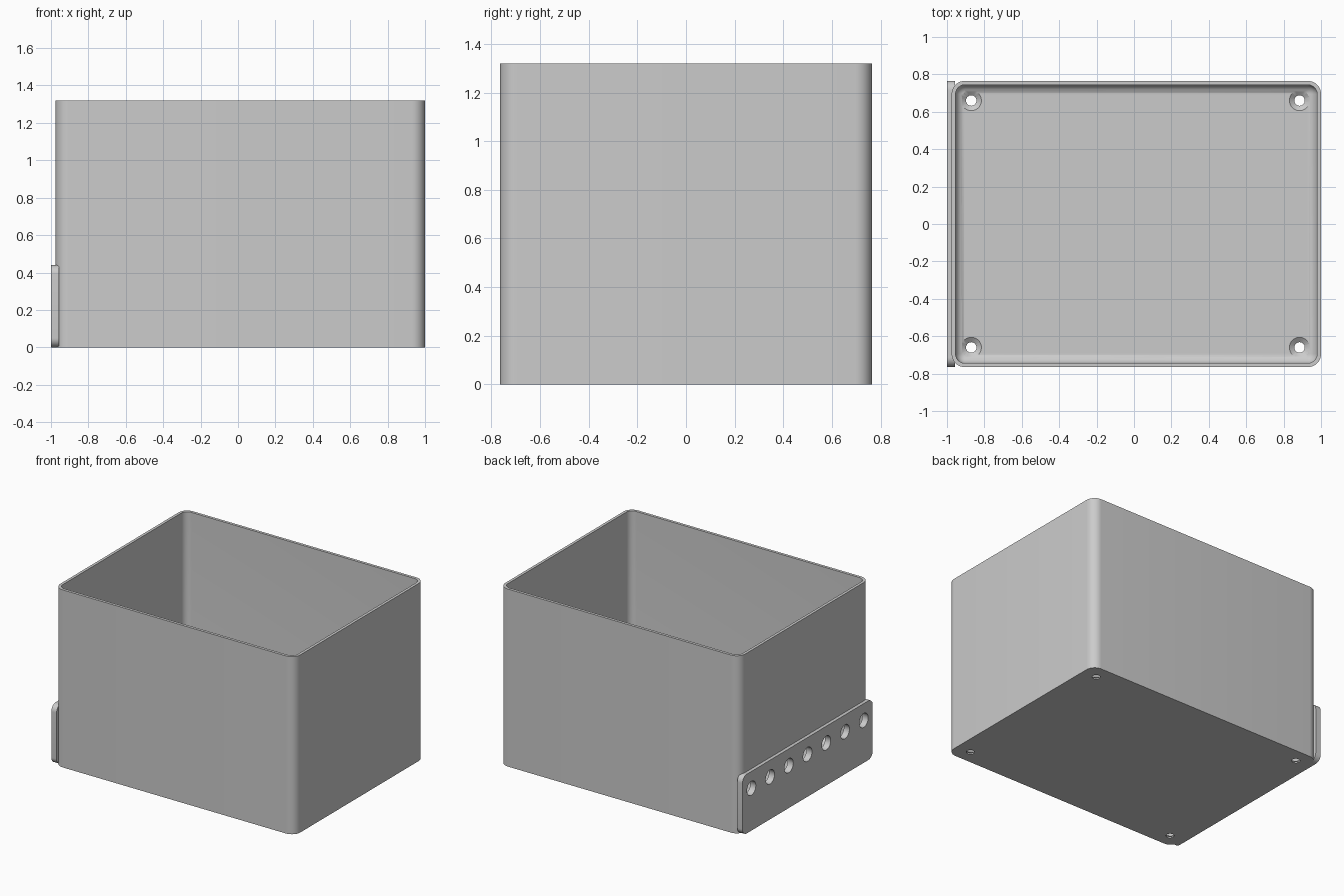
import bpy
import bmesh
import math
from mathutils import Matrix, Vector

default = bpy.data.objects.get("Cube")
if default:
    bpy.data.objects.remove(default, do_unlink=True)

grey = bpy.data.materials.new("plain grey")
grey.use_nodes = True
colour = (0.6, 0.6, 0.6, 1)
grey.diffuse_color = colour
grey.node_tree.nodes["Principled BSDF"].inputs["Base Color"].default_value = colour

LEFT, RIGHT, HALF_Y, HEIGHT = -0.975, 1.0, 0.765, 1.32
WALL, FLOOR = 0.021, 0.03


def finish(name, bm):
    mesh = bpy.data.meshes.new(name)
    bm.to_mesh(mesh)
    bm.free()
    mesh.materials.append(grey)
    obj = bpy.data.objects.new(name, mesh)
    bpy.context.collection.objects.link(obj)
    return obj


def rounded_block(name, low, high, radius, picks):
    """Block whose edges chosen by picks(edge direction, edge middle) are rounded."""
    low, high = Vector(low), Vector(high)
    size = high - low
    bm = bmesh.new()
    bmesh.ops.create_cube(bm, size=1, matrix=Matrix.Translation((low + high) / 2)
                          @ Matrix.Diagonal((*size, 1)))
    edges = [e for e in bm.edges
             if picks((e.verts[1].co - e.verts[0].co).normalized(),
                      (e.verts[0].co + e.verts[1].co) / 2)]
    bmesh.ops.bevel(bm, geom=edges, offset=radius, offset_type="OFFSET",
                    segments=10, profile=0.5, affect="EDGES")
    return finish(name, bm)


def cone(bm, centre, axis, r1, r2, depth):
    turn = Vector((0, 0, 1)).rotation_difference(Vector(axis)).to_matrix().to_4x4()
    bmesh.ops.create_cone(bm, cap_ends=True, segments=32, radius1=r1, radius2=r2,
                          depth=depth, matrix=Matrix.Translation(centre) @ turn)


def subtract(obj, cutter):
    mod = obj.modifiers.new("cut", "BOOLEAN")
    mod.operation, mod.solver, mod.object = "DIFFERENCE", "EXACT", cutter
    bpy.context.view_layer.update()
    graph = bpy.context.evaluated_depsgraph_get()
    result = bpy.data.meshes.new_from_object(obj.evaluated_get(graph))
    obj.modifiers.remove(mod)
    obj.data = result


# Outer body with rounded upright corners
box = rounded_block("box", (LEFT, -HALF_Y, 0), (RIGHT, HALF_Y, HEIGHT), 0.07,
                    lambda d, m: abs(d.z) > 0.9)

# Mounting plate, trimmed to fit around the body's corners
plate = rounded_block("mounting_plate", (-1, -HALF_Y, 0), (-0.957, HALF_Y, 0.44), 0.05,
                      lambda d, m: abs(d.x) > 0.9)
subtract(plate, box)

# Hollow with rounded corners and a filleted floor
hollow = rounded_block("hollow_cutter", (LEFT + WALL, -HALF_Y + WALL, FLOOR),
                       (RIGHT - WALL, HALF_Y - WALL, HEIGHT + 0.2), 0.05,
                       lambda d, m: abs(d.z) > 0.9 or m.z < HEIGHT / 2)
subtract(box, hollow)

# Countersunk floor holes
through, sinks = bmesh.new(), bmesh.new()
for x in (-0.87, 0.885):
    for y in (-0.66, 0.66):
        cone(through, (x, y, 0), (0, 0, 1), 0.028, 0.028, 0.2)
        cone(sinks, (x, y, FLOOR - 0.01), (0, 0, 1), 0.025, 0.0575, 0.025)

# Row of holes through the plate and the wall behind it
row = bmesh.new()
for i in range(7):
    cone(row, (LEFT, (i - 3) * 0.22, 0.315), (1, 0, 0), 0.052, 0.052, 0.2)

cutters = [finish("floor_hole_cutter", through), finish("countersink_cutter", sinks),
           finish("row_hole_cutter", row)]
for cutter in cutters:
    subtract(box, cutter)
subtract(plate, cutters[-1])

for helper in cutters + [hollow]:
    bpy.data.objects.remove(helper, do_unlink=True)

# Smooth rounded surfaces, keep edges sharp
bpy.ops.object.select_all(action="DESELECT")
for part in (box, plate):
    part.select_set(True)
    bpy.context.view_layer.objects.active = part
bpy.ops.object.shade_smooth_by_angle(angle=math.radians(30))
